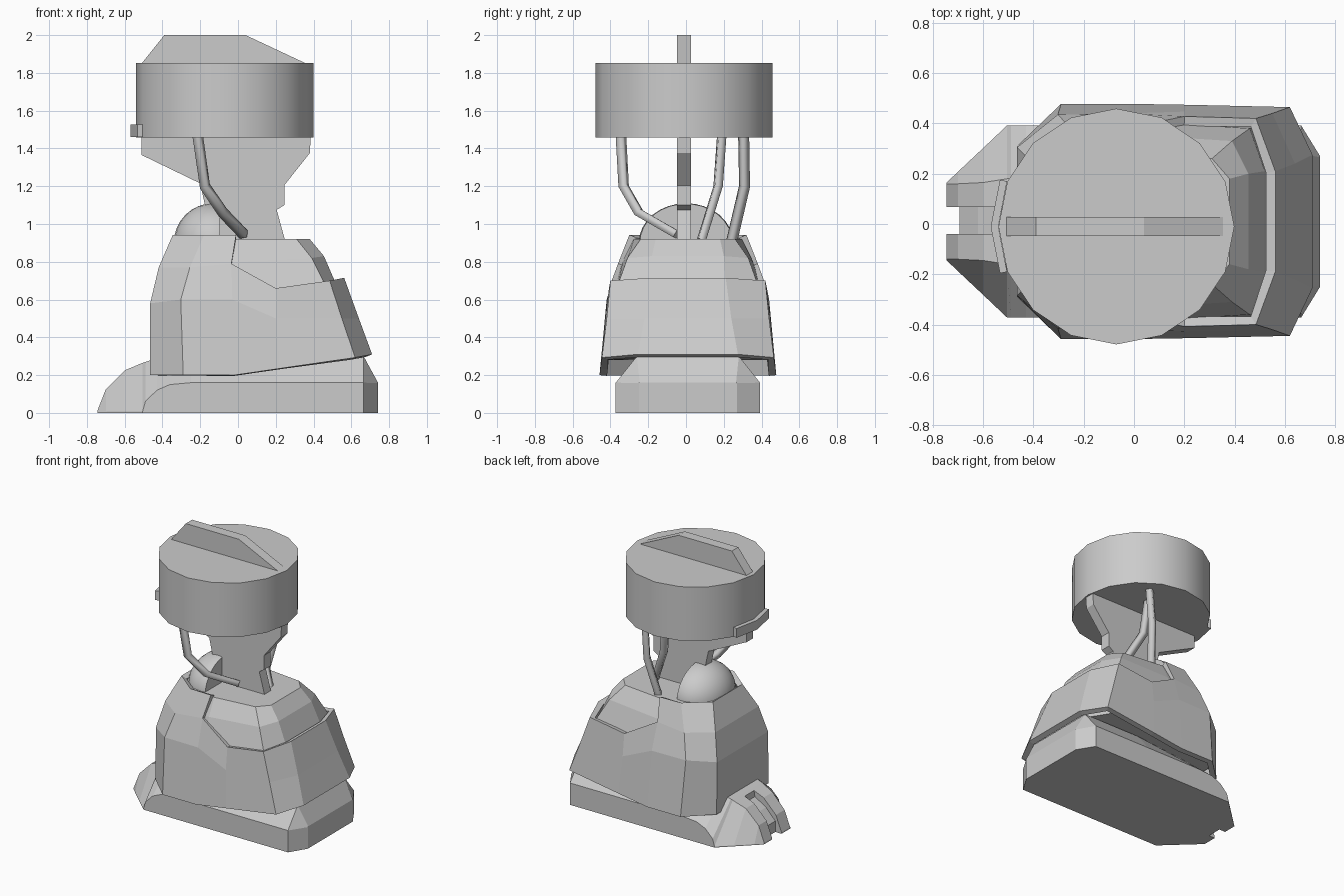
import bpy, bmesh, math
from mathutils import Vector

if "Cube" in bpy.data.objects:
    bpy.data.objects.remove(bpy.data.objects["Cube"])

YC = 0.01    # centre line of foot and shell
YF = -0.01   # centre line of drum and fin


def finish(name, bm, recalc=True):
    if recalc:
        bmesh.ops.recalc_face_normals(bm, faces=bm.faces)
    me = bpy.data.meshes.new(name)
    bm.to_mesh(me)
    bm.free()
    ob = bpy.data.objects.new(name, me)
    bpy.context.collection.objects.link(ob)
    return ob


def skin(name, columns, cap=True):
    """Bridge a closed ring of point columns; columns may have different lengths."""
    bm = bmesh.new()
    cols = [[bm.verts.new(p) for p in c] for c in columns]
    for a, b in zip(cols, cols[1:] + cols[:1]):
        for k in range(min(len(a), len(b)) - 1):
            bm.faces.new((a[k], a[k + 1], b[k + 1], b[k]))
    if cap:
        bm.faces.new([c[0] for c in cols])
        bm.faces.new([c[-1] for c in cols])
    return finish(name, bm, cap)


def mirrored(half):
    """Complete a half outline (y > 0) with its mirror image."""
    left = [[(x, YC + y, z) for x, y, z in c] for c in half]
    right = [[(x, YC - y, z) for x, y, z in c] for c in reversed(half)]
    return left + right


def prism(name, pts, direction):
    """Extrude a flat polygon of 3D points."""
    bm = bmesh.new()
    f = bm.faces.new([bm.verts.new(p) for p in pts])
    ext = bmesh.ops.extrude_face_region(bm, geom=[f])
    vs = [g for g in ext["geom"] if isinstance(g, bmesh.types.BMVert)]
    bmesh.ops.translate(bm, vec=Vector(direction), verts=vs)
    return finish(name, bm)


def apply_modifiers(ob):
    bpy.context.view_layer.objects.active = ob
    for m in list(ob.modifiers):
        bpy.ops.object.modifier_apply(modifier=m.name)


# Foot: sections along x (x, half width, side height, top half width, top height)
sections = [
    (-0.745, 0.155, 0.005, 0.15, 0.01), (-0.70, 0.198, 0.006, 0.15, 0.125),
    (-0.60, 0.292, 0.007, 0.155, 0.225), (-0.505, 0.382, 0.008, 0.17, 0.265),
    (-0.49, 0.382, 0.06, 0.17, 0.27), (-0.43, 0.382, 0.12, 0.18, 0.29),
    (-0.36, 0.382, 0.15, 0.20, 0.295), (-0.25, 0.382, 0.16, 0.22, 0.30),
    (0.20, 0.382, 0.16, 0.27, 0.30), (0.665, 0.382, 0.16, 0.27, 0.30),
    (0.74, 0.26, 0.158, 0.255, 0.162),
]
foot = skin("foot", mirrored([
    [(x, w, 0) for x, w, zs, tw, zt in sections],
    [(x, w, zs) for x, w, zs, tw, zt in sections],
    [(x, tw, zt) for x, w, zs, tw, zt in sections],
]))

# Groove that separates the two toes
groove = [(-0.8, -0.1), (-0.695, -0.1), (-0.695, 0.08), (-0.62, 0.16),
          (-0.53, 0.215), (-0.5, 0.4), (-0.8, 0.4)]
cutter = prism("toe_groove_cutter", [(x, -0.04, z) for x, z in groove], (0, 0.108, 0))
cutter.hide_render = True
mod = foot.modifiers.new("groove", 'BOOLEAN')
mod.operation = 'DIFFERENCE'
mod.solver = 'EXACT'
mod.object = cutter
apply_modifiers(foot)
bpy.data.objects.remove(cutter)

# Outer shell: high at the front, cut down to a lower rim at the rear
shell = skin("outer_shell", mirrored([
    [(-0.465, 0.30, 0.2), (-0.465, 0.295, 0.58), (-0.42, 0.25, 0.77), (-0.345, 0.17, 0.943)],
    [(-0.29, 0.468, 0.2), (-0.303, 0.425, 0.6), (-0.255, 0.375, 0.77), (-0.18, 0.305, 0.943)],
    [(-0.02, 0.468, 0.2), (-0.03, 0.43, 0.6), (-0.035, 0.37, 0.79), (-0.01, 0.31, 0.943)],
    [(0.22, 0.464, 0.235), (0.20, 0.437, 0.5), (0.20, 0.418, 0.66)],
    [(0.62, 0.455, 0.293), (0.55, 0.43, 0.5), (0.485, 0.41, 0.70)],
    [(0.71, 0.265, 0.31), (0.64, 0.23, 0.5), (0.562, 0.20, 0.715)],
]), cap=False)
mod = shell.modifiers.new("thickness", 'SOLIDIFY')
mod.thickness = 0.04
mod.offset = -1
apply_modifiers(shell)

# Inner body that shows above the rear rim
skin("inner_body", mirrored([
    [(-0.42, 0.27, 0.28), (-0.42, 0.26, 0.58), (-0.38, 0.22, 0.77), (-0.31, 0.14, 0.92)],
    [(-0.27, 0.42, 0.28), (-0.27, 0.385, 0.6), (-0.23, 0.335, 0.77), (-0.16, 0.275, 0.92)],
    [(0.0, 0.42, 0.28), (0.0, 0.40, 0.62), (0.0, 0.345, 0.80), (0.0, 0.285, 0.92)],
    [(0.50, 0.39, 0.32), (0.46, 0.37, 0.68), (0.39, 0.32, 0.82), (0.31, 0.25, 0.92)],
    [(0.60, 0.23, 0.32), (0.52, 0.20, 0.68), (0.455, 0.19, 0.83), (0.38, 0.17, 0.92)],
]))

# Half dome at the front
bm = bmesh.new()
bmesh.ops.create_uvsphere(bm, u_segments=24, v_segments=16, radius=1)
bmesh.ops.scale(bm, vec=(0.21, 0.25, 0.21), verts=bm.verts)
bmesh.ops.translate(bm, vec=(-0.13, 0, 0.90), verts=bm.verts)
cut = bmesh.ops.bisect_plane(bm, geom=bm.verts[:] + bm.edges[:] + bm.faces[:],
                             plane_co=(-0.095, 0, 0), plane_no=(1, 0, 0), clear_outer=True)
bmesh.ops.holes_fill(bm, edges=[e for e in bm.edges if e.is_boundary])
dome = finish("dome", bm)

# Drum
bm = bmesh.new()
bmesh.ops.create_cone(bm, cap_ends=True, segments=16, radius1=0.469, radius2=0.469, depth=0.395)
bmesh.ops.translate(bm, vec=(-0.07, YF, 1.655), verts=bm.verts)
drum = finish("drum", bm)

for ob in (dome, drum):
    bpy.ops.object.select_all(action='DESELECT')
    ob.select_set(True)
    bpy.context.view_layer.objects.active = ob
    bpy.ops.object.shade_smooth_by_angle(angle=math.radians(35))

# Upright fin that passes through the drum
fin = [(-0.39, 2.0), (0.04, 2.0), (0.36, 1.85), (0.385, 1.455), (0.38, 1.375), (0.245, 1.205),
       (0.245, 1.10), (0.205, 1.075), (0.25, 0.91), (-0.10, 0.91), (-0.10, 1.05),
       (-0.175, 1.05), (-0.175, 1.10), (-0.20, 1.215), (-0.51, 1.365), (-0.51, 1.85)]
prism("fin", [(x, YF - 0.037, z) for x, z in fin], (0, 0.074, 0))

# Bent struts between shell and drum
struts = {
    "front_strut": [(-0.215, -0.345, 1.48), (-0.175, -0.33, 1.2), (-0.08, -0.25, 1.06), (0.03, -0.05, 0.945)],
    "back_strut_inner": [(0.03, 0.19, 1.48), (0.06, 0.17, 1.2), (0.20, 0.08, 0.91)],
    "back_strut_outer": [(0.12, 0.305, 1.48), (0.10, 0.31, 1.2), (0.05, 0.24, 0.90)],
}
for name, path in struts.items():
    cu = bpy.data.curves.new(name, 'CURVE')
    cu.dimensions = '3D'
    cu.bevel_depth = 0.03
    cu.bevel_resolution = 0
    cu.use_fill_caps = True
    sp = cu.splines.new('POLY')
    sp.points.add(len(path) - 1)
    for p, co in zip(sp.points, path):
        p.co = (*co, 1)
    bpy.context.collection.objects.link(bpy.data.objects.new(name, cu))

# Small bent bar on the drum's front end
bar = [(-0.505, 0.17), (-0.54, YF), (-0.505, -0.19), (-0.533, -0.196), (-0.57, YF), (-0.533, 0.176)]
prism("drum_bar", [(x, y, 1.46) for x, y in bar], (0, 0, 0.068))
